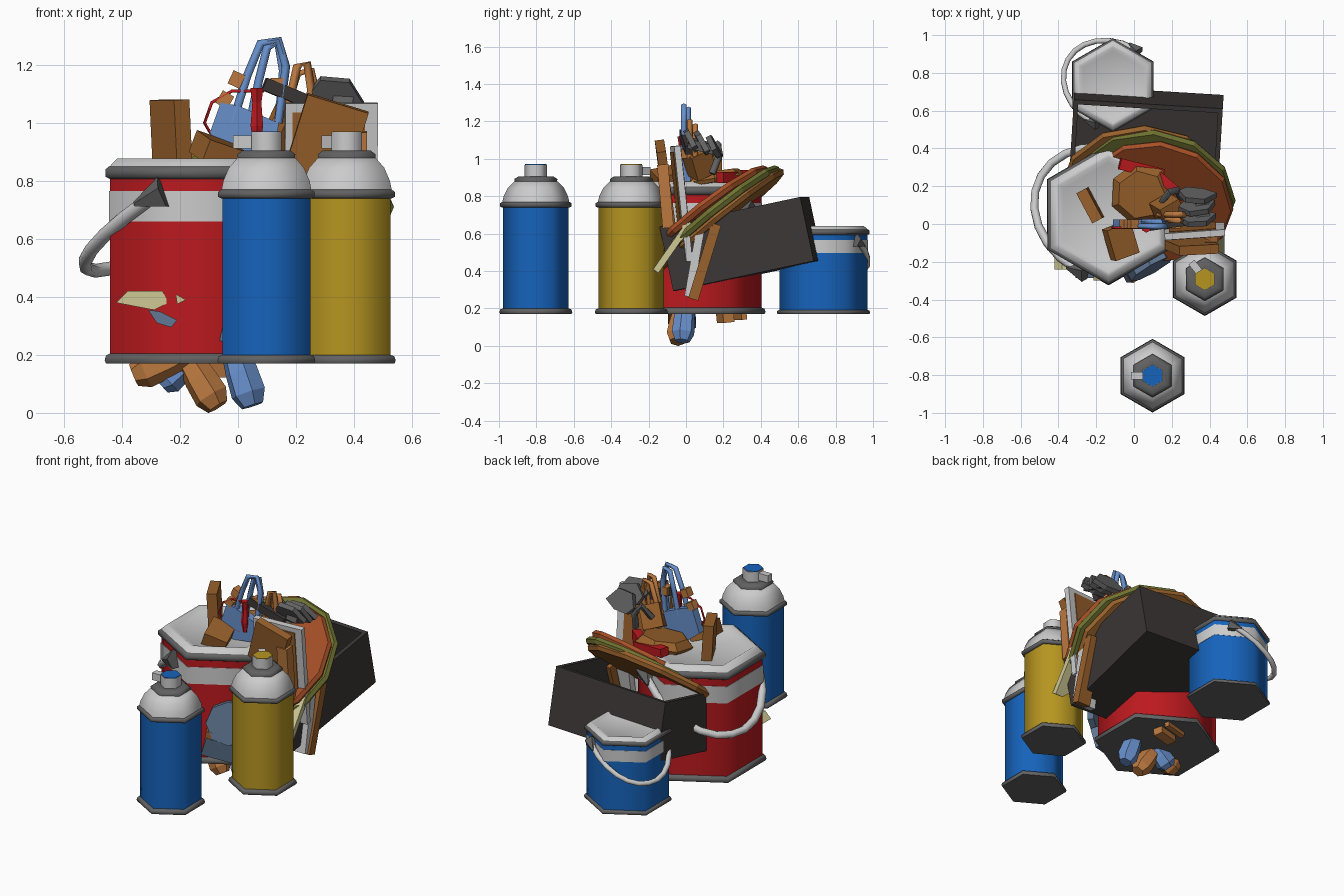
import bpy, bmesh
from math import sin, cos, pi, radians
from mathutils import Vector, Euler

if "Cube" in bpy.data.objects:
    bpy.data.objects.remove(bpy.data.objects["Cube"])

def mat(name, r, g, b):
    m = bpy.data.materials.new(name)
    m.diffuse_color = (r, g, b, 1)
    m.use_nodes = True
    m.node_tree.nodes["Principled BSDF"].inputs["Base Color"].default_value = m.diffuse_color
    return m

RED = mat("red", .50, .01, .013)
BLUE = mat("blue", .008, .125, .50)
YELLOW = mat("yellow", .47, .30, .015)
LIGHT = mat("light_metal", .55, .55, .55)
DARK = mat("dark_metal", .12, .12, .12)
BLACK = mat("black", .045, .037, .037)
BROWN = mat("brown", .32, .12, .025)
ORANGE = mat("orange", .50, .19, .05)
RUST = mat("rust", .38, .08, .02)
OLIVE = mat("olive", .16, .17, .03)
CREAM = mat("cream", .62, .58, .30)
DENIM = mat("denim", .14, .28, .60)
SLATE = mat("slate", .12, .19, .30)

def finish(name, bm, m, loc=(0, 0, 0), rot=(0, 0, 0), smooth=0):
    bmesh.ops.recalc_face_normals(bm, faces=bm.faces)
    if smooth:  # smooth faces, sharp edges above the angle
        for f in bm.faces:
            f.smooth = True
        for e in bm.edges:
            e.smooth = e.calc_face_angle(0) < radians(smooth)
    me = bpy.data.meshes.new(name)
    bm.to_mesh(me)
    bm.free()
    me.materials.append(m)
    ob = bpy.data.objects.new(name, me)
    ob.location = loc
    ob.rotation_euler = Euler([radians(a) for a in rot])
    bpy.context.collection.objects.link(ob)
    return ob

def lathe(name, prof, m, loc, s=1, n=6, rot=(0, 0, 0), smooth=0):
    """Faceted solid of revolution with corners on the y axis."""
    bm = bmesh.new()
    rings = [[bm.verts.new((s * r * cos(pi / 2 + 2 * pi * k / n), s * r * sin(pi / 2 + 2 * pi * k / n), s * z))
              for k in range(n)] for r, z in prof]
    for a, b in zip(rings, rings[1:]):
        for k in range(n):
            bm.faces.new((a[k], a[(k + 1) % n], b[(k + 1) % n], b[k]))
    bm.faces.new(rings[0])
    bm.faces.new(rings[-1])
    return finish(name, bm, m, loc, rot, smooth)

def box(name, loc, size, rot, m):
    bm = bmesh.new()
    bmesh.ops.create_cube(bm, size=1)
    bmesh.ops.scale(bm, vec=size, verts=bm.verts)
    return finish(name, bm, m, loc, rot)

def prism(name, pts, y, depth, m):
    """Outline in the x-z plane, given depth along y."""
    bm = bmesh.new()
    f = bm.faces.new([bm.verts.new((x, y - depth / 2, z)) for x, z in pts])
    ext = bmesh.ops.extrude_face_region(bm, geom=[f])
    bmesh.ops.translate(bm, vec=(0, depth, 0), verts=[v for v in ext["geom"] if isinstance(v, bmesh.types.BMVert)])
    return finish(name, bm, m)

def tube(name, pts, r, m, n=5):
    bm = bmesh.new()
    pts = [Vector(p) for p in pts]
    rings = []
    for i, p in enumerate(pts):
        t = (pts[min(i + 1, len(pts) - 1)] - pts[max(i - 1, 0)]).normalized()
        u = t.cross(Vector((0, 1, .03)) if abs(t.y) < .9 else Vector((1, 0, 0))).normalized()
        v = t.cross(u)
        rings.append([bm.verts.new(p + r * (u * cos(2 * pi * k / n) + v * sin(2 * pi * k / n))) for k in range(n)])
    for a, b in zip(rings, rings[1:]):
        # match the ring start so the tube does not twist
        j = min(range(n), key=lambda q: sum((a[k].co - b[(k + q) % n].co).length for k in range(n)))
        for k in range(n):
            bm.faces.new((a[k], a[(k + 1) % n], b[(k + 1 + j) % n], b[(k + j) % n]))
    bm.faces.new(rings[0])
    bm.faces.new(rings[-1])
    return finish(name, bm, m, smooth=75)

# paint buckets with hanging handles
def bucket(name, m, loc, s):
    def part(suffix, prof, mm):
        lathe(name + suffix, prof, mm, loc, s, smooth=65)
    part("_base_rim", [(.37, 0), (.375, .012), (.37, .028), (.35, .036)], DARK)
    part("_body", [(.354, .03), (.354, .645)], m)
    part("_band", [(.357, .49), (.357, .595)], LIGHT)
    part("_top_rim", [(.35, .635), (.372, .645), (.372, .67), (.355, .682)], DARK)
    part("_lid", [(.36, .675), (.345, .69), (.325, .708), (.305, .708), (.275, .692)], LIGHT)
    c = Vector(loc) + Vector((0, 0, .57 * s))
    out, side = Vector((-.87, .5, 0)), Vector((.5, .87, 0))
    path = [c + s * (side * .335 * cos(t) + (out * .41 + Vector((0, 0, -.25))) * sin(t))
            for t in [pi * i / 12 for i in range(13)]]
    tube(name + "_handle", path, .024 * s, LIGHT, 6)
    for e in (1, -1):
        h = lathe(name + "_hinge", [(.06, -.05), (.01, .06)], DARK, c + side * e * .335 * s, s, 5)
        h.rotation_euler = (-out - side * e * .3 + Vector((0, 0, .4))).to_track_quat('-Z', 'Y').to_euler()

bucket("red_bucket", RED, (-.135, .05, .17), 1)
bucket("blue_bucket", BLUE, (-.112, .735, .17), .665)

# spray cans
def spray_can(name, m, x, y, aim):
    loc = (x, y, .17)
    def part(suffix, prof, mm):
        lathe(name + suffix, prof, mm, loc, smooth=65)
    part("_base_rim", [(.19, 0), (.195, .01), (.19, .025), (.175, .03)], DARK)
    part("_body", [(.175, .025), (.175, .575)], m)
    part("_upper_rim", [(.18, .57), (.192, .575), (.192, .592), (.18, .6)], DARK)
    part("_shoulder", [(.18, .595), (.172, .63), (.15, .675), (.115, .71)], LIGHT)
    part("_collar", [(.113, .70), (.115, .722), (.095, .735), (.065, .735)], DARK)
    part("_cap", [(.06, .73), (.06, .798)], LIGHT)
    part("_button", [(.057, .79), (.057, .801)], m)
    a = radians(aim)
    box(name + "_nozzle", (x + .08 * cos(a), y + .08 * sin(a), .935), (.07, .04, .045), (0, 0, aim), LIGHT)

spray_can("blue_can", BLUE, .098, -.803, 180)
spray_can("yellow_can", YELLOW, .375, -.292, 128)

# open tilted crate
bm = bmesh.new()
bmesh.ops.create_cube(bm, size=1)
bmesh.ops.scale(bm, vec=(.79, .77, .35), verts=bm.verts)
bmesh.ops.delete(bm, geom=[f for f in bm.faces if all(v.co.z > 0 for v in f.verts)], context='FACES')
crate = finish("crate", bm, BLACK, (.055, .295, .545), (12, 0, -3.5))
sol = crate.modifiers.new("walls", 'SOLIDIFY')
sol.thickness = .035

# leaning round boards
for name, r, loc, m, tilt in [("lower_board", .45, (.06, .17, .66), BROWN, (39, -3, -2)),
                              ("olive_board", .44, (.10, .155, .68), OLIVE, (39, -4, -4)),
                              ("rust_board", .40, (.13, .12, .71), RUST, (38, -5, -6))]:
    lathe(name, [(r * .97, -.022), (r, 0), (r * .97, .022)], m, loc, 1, 12, tilt)

# planks, panel and blocks in the pile
box("panel_frame", (.32, -.025, .76), (.32, .035, .62), (6, 0, 4), LIGHT)
box("panel_inset", (.31, -.03, .80), (.25, .045, .48), (6, 0, 4), BROWN)
box("front_board", (.28, -.11, .86), (.22, .05, .44), (8, 17, 3), BROWN)
box("front_board_side", (.41, -.11, .80), (.07, .06, .34), (5, 0, 0), ORANGE)
box("upright_block", (-.23, .10, .94), (.06, .18, .28), (0, -3, 28), BROWN)
box("leaning_plank", (.44, .10, .45), (.09, .055, .42), (-17, 0, 0), BROWN)
box("grey_plank", (.40, .05, .47), (.14, .045, .42), (-10, 0, 0), LIGHT)
box("cream_plank", (.36, -.07, .53), (.24, .035, .32), (-35, 0, 0), CREAM)
box("low_block", (-.06, .21, .15), (.14, .06, .05), (6, 0, 15), ORANGE)
box("low_strip", (-.07, .29, .16), (.16, .03, .04), (6, 0, 15), ORANGE)
box("wood_wedge", (-.07, -.09, .90), (.14, .17, .08), (12, 18, 20), BROWN)
lathe("wood_slab", [(.16, -.02), (.17, .0), (.13, .04)], BROWN, (.04, .16, .89), 1, 7, (8, -4, 10))
box("back_wedge", (.18, .07, .98), (.12, .12, .14), (25, 15, 30), BROWN)
box("red_bar", (.04, .29, .90), (.24, .06, .05), (0, 8, -14), RED)
box("red_bar_end", (.17, .22, .90), (.12, .05, .06), (0, 0, -40), RED)

# dark tool head and handles
for y, a in ((.03, 0), (.09, 6), (.15, -8)):
    h = prism("tool_head_plate", [(-.11, 0), (-.06, .07), (.04, .06), (.09, -.03), (.01, -.06), (-.08, -.05)],
              0, .03, DARK)
    h.location = (.345, y, 1.10 - y * .25)
    h.rotation_euler = (radians(28), radians(a), radians(a))
box("tool_core", (.36, .08, 1.07), (.07, .14, .05), (-14, 10, 0), DARK)
box("tool_handle", (.20, .0, 1.09), (.24, .04, .045), (0, 22, 8), BLACK)
tube("dark_hook", [(.15, .12, 1.0), (.19, .17, 1.08), (.23, .18, 1.02), (.25, .14, .92)], .02, DARK)
lathe("red_grip", [(.015, -.10), (.025, -.04), (.018, .04), (.026, .09)], RED, (.065, -.02, 1.03), 1, 6)
tube("red_loop", [(.03, -.02, .92), (-.08, -.02, .94), (-.115, -.02, 1.0), (-.09, -.02, 1.07),
                  (-.02, -.02, 1.11), (.09, -.02, 1.11)], .006, RED)

# denim bag with strap loops
prism("bag", [(-.11, .93), (-.06, 1.07), (.0, 1.06), (.14, 1.0), (.13, .88), (-.02, .86)], 0, .05, DENIM)
for x, y, w, h, m in [(.06, -.012, .13, 1.295, DENIM), (.09, .012, .08, 1.28, DENIM),
                      (.195, .02, .07, 1.215, ORANGE), (.19, .05, .10, 1.19, ORANGE)]:
    tube("strap_loop", [(x - w * .6, y, 1.0), (x - w * .2, y, h - .13), (x + w * .15, y, h - .02),
                        (x + w * .6, y, h - .01), (x + w * .8, y, h - .1), (x + w * .6, y, 1.0)], .016, m)
for x, z, a in [(-.045, 1.08, 30), (-.005, 1.15, 25), (.135, 1.13, 0), (.22, 1.03, 10)]:
    box("strap_buckle", (x, 0, z), (.045, .05, .05), (0, a, 0), ORANGE)

# boots below the bucket
def boot(name, top, toe, m):
    v = Vector(toe) - Vector(top)
    ob = lathe(name, [(.045, 0), (.058, v.length * .45), (.062, v.length * .8), (.04, v.length)], m, top)
    ob.rotation_euler = v.to_track_quat('Z', 'Y').to_euler()

boot("boot_orange_left", (-.17, -.05, .21), (-.36, -.04, .13), ORANGE)
boot("boot_orange_right", (-.18, -.02, .20), (-.07, -.05, .021), ORANGE)
boot("boot_blue_left", (-.16, .0, .20), (-.27, .0, .10), DENIM)
boot("boot_blue_right", (-.02, .0, .24), (.05, -.02, .025), DENIM)

# shards poking through the bucket front
prism("cream_shard", [(-.42, .38), (-.38, .42), (-.26, .42), (-.24, .38), (-.29, .355)], -.19, .1, CREAM)
prism("cream_chip", [(-.215, .41), (-.18, .39), (-.21, .375)], -.25, .1, CREAM)
prism("slate_shard", [(-.31, .355), (-.27, .35), (-.21, .32), (-.23, .295), (-.28, .31)], -.23, .11, SLATE)
lathe("slate_disc", [(.13, -.02), (.13, .02)], SLATE, (.09, -.22, .44), 1, 8, (80, 0, 30))
box("slate_block", (.04, -.24, .28), (.18, .06, .12), (10, 15, 30), SLATE)
box("brown_chip", (.03, -.26, .36), (.12, .05, .05), (0, 10, 30), BROWN)
